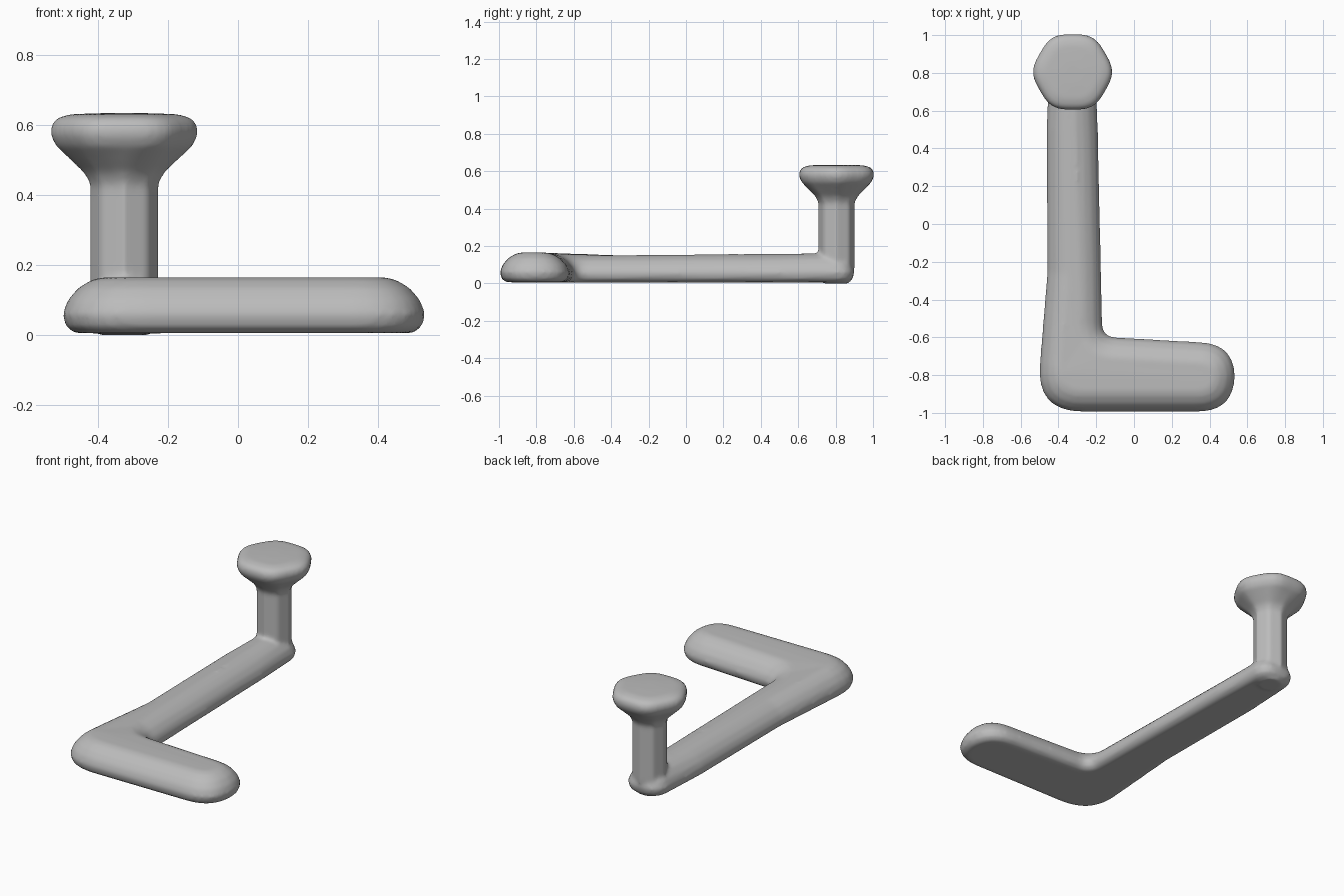
import bpy, bmesh, math
from mathutils import Vector

cube = bpy.data.objects.get("Cube")
if cube:
    bpy.data.objects.remove(cube, do_unlink=True)

grey = bpy.data.materials.new("plain grey")
grey.use_nodes = True
colour = (0.5, 0.5, 0.5, 1)
grey.diffuse_color = colour
grey.node_tree.nodes["Principled BSDF"].inputs["Base Color"].default_value = colour

# L-shaped outline: corner x, y and rounding, counter-clockwise
CORNERS = [(-0.52, -0.995, 0.23), (0.535, -0.995, 0.20), (0.535, -0.635, 0.19),
           (-0.165, -0.595, 0.07), (-0.19, 0.5, 0.1), (-0.205, 0.9, 0.11),
           (-0.445, 0.9, 0.11), (-0.465, 0.5, 0.1), (-0.46, -0.25, 0.3)]
# Rounded edge of the bar: inset, height
LEVELS = [(0.035, 0.006), (0.01, 0.025), (0, 0.06), (0.015, 0.1),
          (0.045, 0.135), (0.08, 0.156), (0.11, 0.165)]


def rounded_outline(inset, steps=8):
    points = []
    for i, (x, y, r) in enumerate(CORNERS):
        p = Vector((x, y))
        u = (Vector(CORNERS[i - 1][:2]) - p).normalized()
        v = (Vector(CORNERS[(i + 1) % len(CORNERS)][:2]) - p).normalized()
        side = 1 if v.x * u.y - v.y * u.x > 0 else -1
        half = u.angle(v) / 2
        p += (u + v).normalized() * side * inset / math.sin(half)
        t = max(r - side * inset, 0.01) / math.tan(half)
        for k in range(steps + 1):
            s = k / steps
            points.append(p + u * t * (1 - s) ** 2 + v * t * s ** 2)
    return points


def bar_height(y):
    # The foot and the post end stand a little higher than the middle
    foot = min(max((-0.5 - y) / 0.25, 0), 1)
    end = min(max((y - 0.3) / 0.4, 0), 1)
    return 0.89 + 0.11 * max(foot, end * 0.8)


def loft(bm, rings):
    loops = [[bm.verts.new(p) for p in ring] for ring in rings]
    for a, b in zip(loops, loops[1:]):
        for i in range(len(a)):
            j = (i + 1) % len(a)
            bm.faces.new((a[i], a[j], b[j], b[i]))
    bm.faces.new(loops[0][::-1])
    bm.faces.new(loops[-1])


bm = bmesh.new()

# Foot and long bar
loft(bm, [[(p.x, p.y, z * bar_height(p.y)) for p in rounded_outline(d)]
          for d, z in LEVELS])

# Eight-sided post flaring into a round knob
PROFILE = [(0.07, 0.0), (0.092, 0.04), (0.098, 0.1), (0.098, 0.3), (0.098, 0.43),
           (0.115, 0.465), (0.15, 0.5), (0.19, 0.54), (0.205, 0.57), (0.205, 0.595),
           (0.19, 0.619), (0.15, 0.631), (0.06, 0.634)]
rings = []
for r, z in PROFILE:
    ring = []
    flare = min(max((z - 0.43) / 0.1, 0), 1)
    for k in range(48):
        a = math.tau * k / 48
        local = a % (math.pi / 4) - math.pi / 8
        octagon = math.cos(math.pi / 8) / math.cos(local)
        knob = 1 + 0.025 * math.cos(6 * a)
        f = r * (octagon * (1 - flare) + knob * flare)
        ring.append((-0.325 + f * math.cos(a), 0.805 + f * math.sin(a), z))
    rings.append(ring)
loft(bm, rings)
bmesh.ops.recalc_face_normals(bm, faces=bm.faces[:])

mesh = bpy.data.meshes.new("foot_bar_and_post")
bm.to_mesh(mesh)
bm.free()
mesh.materials.append(grey)
body = bpy.data.objects.new("foot_bar_and_post", mesh)
bpy.context.collection.objects.link(body)

# Fuse the parts with soft joints
fuse = body.modifiers.new("fuse", 'REMESH')
fuse.mode = 'VOXEL'
fuse.voxel_size = 0.012
fuse.use_smooth_shade = True
soften = body.modifiers.new("soften", 'SMOOTH')
soften.factor = 0.5
soften.iterations = 5
